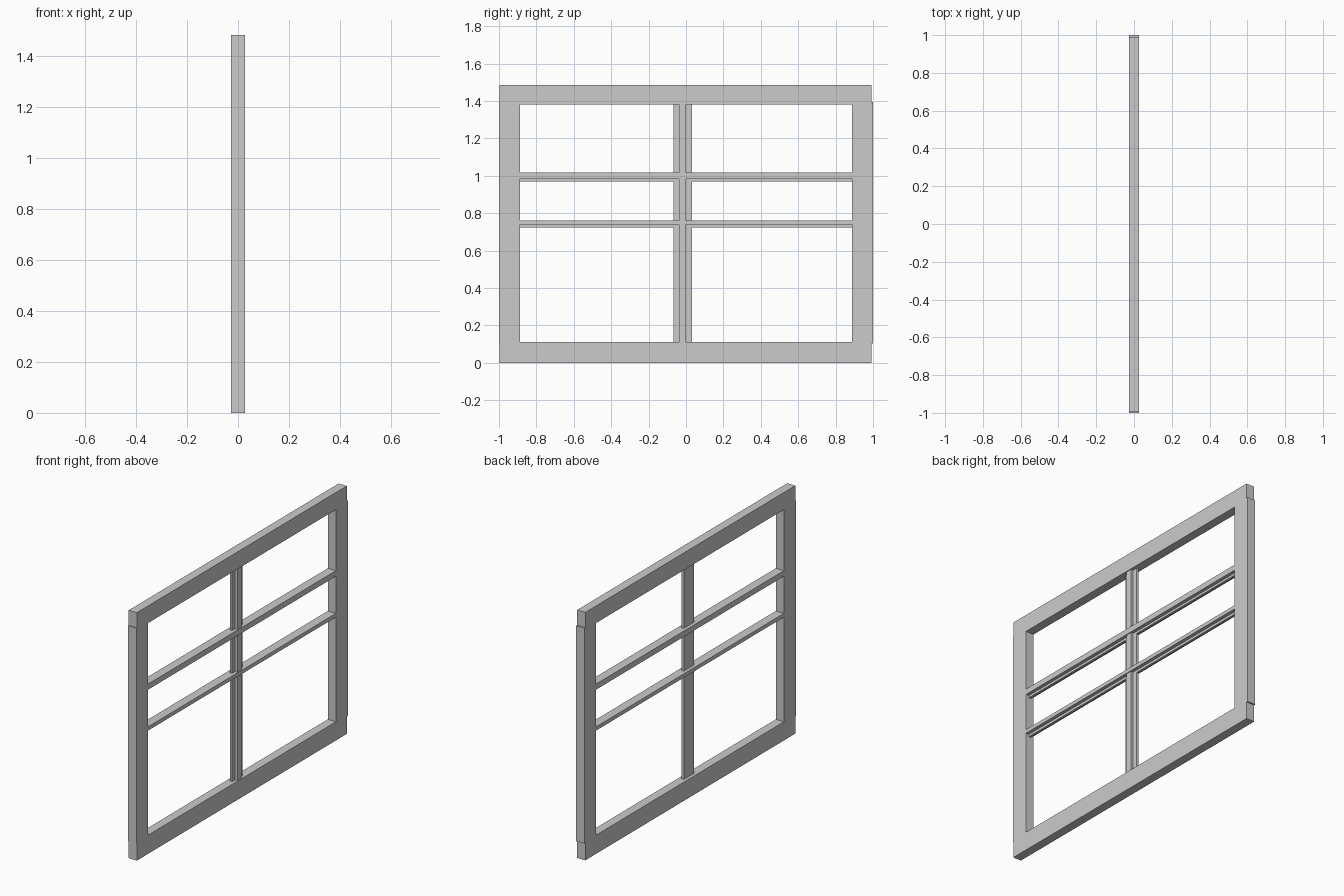
import bpy, bmesh

if "Cube" in bpy.data.objects:
    bpy.data.objects.remove(bpy.data.objects["Cube"])


def box(name, x, y, z):
    """Box from (min, max) ranges on each axis."""
    bm = bmesh.new()
    bmesh.ops.create_cube(bm, size=1)
    for v in bm.verts:
        v.co = [r[0] if c < 0 else r[1] for c, r in zip(v.co, (x, y, z))]
    me = bpy.data.meshes.new(name)
    bm.to_mesh(me)
    bm.free()
    ob = bpy.data.objects.new(name, me)
    bpy.context.collection.objects.link(ob)
    return ob


D = (-0.027, 0.027)        # full frame depth
FIN = (-0.007, 0.007)      # thin central fin depth
INNER = 0.888              # half width of the opening
LOW, HIGH = 0.112, 1.382   # opening bottom and top

# Outer frame: rails slightly shorter than the stiles' span
box("bottom_rail", D, (-0.996, 0.991), (0, LOW))
box("top_rail", D, (-0.996, 0.991), (HIGH, 1.485))
for side, y in (("left", (-1, -INNER)), ("right", (INNER, 1))):
    box(side + "_stile", D, y, (0.104, 1.394))

# Horizontal glazing bars: full-depth bar with a thin lip underneath
bars = [(0.723, 0.738, 0.761), (0.969, 0.983, 1.017)]
for i, (lip, bottom, top) in enumerate(bars):
    box(f"glazing_bar_{i}", D, (-INNER, INNER), (bottom, top))
    for side, y in (("left", (-INNER, -0.066)), ("right", (0.031, INNER))):
        box(f"bar_lip_{side}_{i}", FIN, y, (lip, bottom))

# Vertical mullion, T-shaped in section, split by the bars
levels = [LOW, bars[0][1], bars[0][2], bars[1][1], bars[1][2], HIGH]
for i in range(0, 6, 2):
    z = (levels[i], levels[i + 1])
    box(f"mullion_flange_{i // 2}", FIN, (-0.066, 0.031), z)
    box(f"mullion_stem_{i // 2}", (FIN[1], 0.022), (-0.037, 0.001), z)
